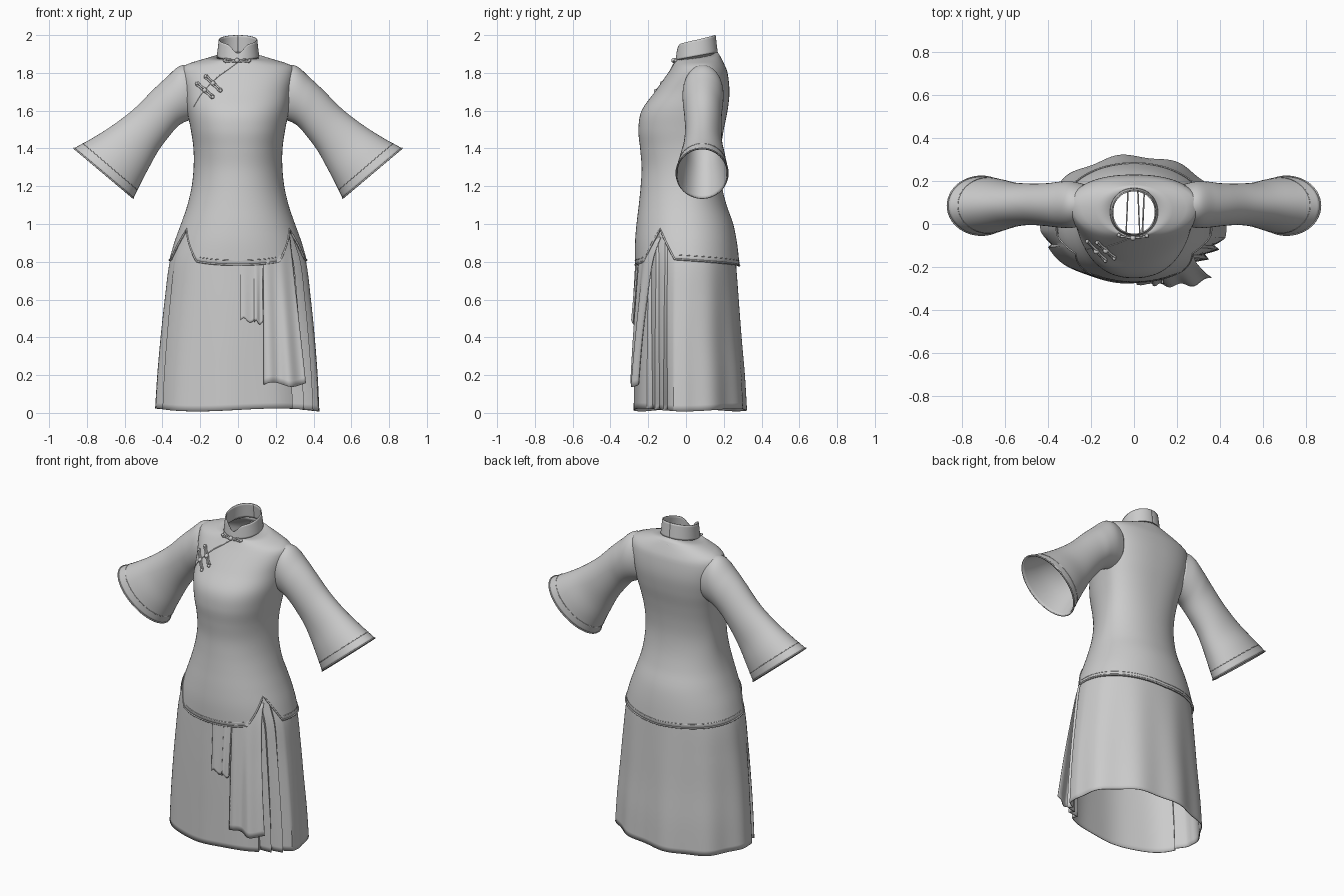
import bpy
from math import sin, cos, pi, radians, exp, copysign, sqrt
from mathutils import Vector
from mathutils.bvhtree import BVHTree

if "Cube" in bpy.data.objects:
    bpy.data.objects.remove(bpy.data.objects["Cube"])


def lerp(a, b, k):
    return a + (b - a) * k


def profile(table, z):
    """Smooth interpolation of the rows (z, values...) of a table."""
    n = len(table)
    i = 0
    while i < n - 2 and z > table[i + 1][0]:
        i += 1
    p, q = table[i], table[i + 1]
    o, r = table[max(i - 1, 0)], table[min(i + 2, n - 1)]
    h = q[0] - p[0]
    k = min(max((z - p[0]) / h, 0), 1)
    out = []
    for c in range(1, len(p)):
        m0 = (q[c] - o[c]) / (q[0] - o[0]) * h
        m1 = (r[c] - p[c]) / (r[0] - p[0]) * h
        out.append((2*k**3 - 3*k*k + 1) * p[c] + (k**3 - 2*k*k + k) * m0
                   + (3*k*k - 2*k**3) * q[c] + (k**3 - k*k) * m1)
    return out


def ring_point(hw, front, back, yc, n, t, z):
    """Point on a rounded outline, t = 0 at the front, going to +x."""
    s, c = sin(t), -cos(t)
    x = hw * copysign(abs(s) ** (2 / n), s)
    depth = (front + yc) if c < 0 else (back - yc)
    return Vector((x, yc + depth * copysign(abs(c) ** (2 / n), c), z))


def sheet(name, rows, closed=False, thick=0.006):
    w = len(rows[0])
    verts = [tuple(p) for row in rows for p in row]
    faces = []
    for i in range(len(rows) - 1):
        for j in range(w if closed else w - 1):
            k = (j + 1) % w
            faces.append((i*w + j, i*w + k, (i+1)*w + k, (i+1)*w + j))
    me = bpy.data.meshes.new(name)
    me.from_pydata(verts, [], faces)
    ob = bpy.data.objects.new(name, me)
    bpy.context.collection.objects.link(ob)
    bpy.ops.object.select_all(action='DESELECT')
    ob.select_set(True)
    bpy.context.view_layer.objects.active = ob
    bpy.ops.object.shade_smooth_by_angle(angle=radians(35))
    mod = ob.modifiers.new("thickness", 'SOLIDIFY')
    mod.thickness = thick
    return ob, verts, faces


def tube(name, pts, radius, closed=False):
    cu = bpy.data.curves.new(name, 'CURVE')
    cu.dimensions = '3D'
    cu.bevel_depth = radius
    cu.bevel_resolution = 2
    cu.use_fill_caps = True
    sp = cu.splines.new('POLY')
    sp.points.add(len(pts) - 1)
    for p, v in zip(sp.points, pts):
        p.co = (*v, 1)
    sp.use_cyclic_u = closed
    ob = bpy.data.objects.new(name, cu)
    bpy.context.collection.objects.link(ob)


# Tunic: z, half width, front depth, back depth, centre y, roundness
BODY = [(.77, .374, .270, .285, .0, 2.1), (.90, .338, .270, .270, .0, 2.1),
        (1.0, .302, .262, .250, .0, 2.1), (1.1, .268, .250, .215, .005, 2.1),
        (1.2, .245, .240, .190, .02, 2.1), (1.3, .235, .235, .180, .03, 2.1),
        (1.4, .236, .243, .185, .04, 2.2), (1.5, .250, .252, .200, .05, 2.3),
        (1.6, .270, .235, .220, .07, 2.3), (1.7, .285, .165, .230, .09, 2.3),
        (1.8, .300, .095, .220, .09, 2.2), (1.84, .285, .070, .205, .085, 2.0),
        (1.87, .190, .060, .185, .07, 2.0), (1.89, .112, .056, .168, .056, 2.0)]


def body(z, t, off=0.0):
    hw, f, b, yc, n = profile(BODY, z)
    p = ring_point(hw + off, f + off, b + off, yc, n, t, z)
    p.z -= .02 * cos(t) * max(0, (z - 1.84) / .05)
    return p


def hem(t):
    """Hem height with a pointed side slit in front of each side seam."""
    d = abs((t + pi) % (2 * pi) - pi) * 180 / pi
    if d <= 36:
        return .78 + .018 * (d / 36) ** 2
    if d < 60:
        return lerp(.798, .97, (d - 36) / 24)
    if d < 78:
        return lerp(.97, .81, (d - 60) / 18)
    return lerp(.81, .775, (d - 78) / 102)


angles = [radians(3 * i) for i in range(120)]
rows = [[body(lerp(hem(t), 1.05, s / 10), t) for t in angles] for s in range(10)]
rows += [[body(lerp(1.05, 1.89, s / 48), t) for t in angles] for s in range(49)]
_, bv, bf = sheet("tunic_body", rows, True, .008)
bvh = BVHTree.FromPolygons(bv, bf)
tube("tunic_hem_edge", [body(hem(t) + .004, t, -.001) for t in angles], .005, True)
for nm, a, b in (("front", -33, 33), ("back", 81, 279)):
    tube(nm + "_hem_stitching", [body(hem(radians(d)) + .028, radians(d))
                                 for d in range(a, b + 1, 3)], .002)

# Stand-up collar with a V opening at the front
rows = []
for k in range(9):
    row = []
    for i in range(121):
        d = -180 + 3 * i
        t = radians(d)
        top = 1.975 - .025 * cos(t) - .045 * exp(-(d / 20) ** 2)
        base = 1.888 - .02 * cos(t)
        s = k / 8
        row.append(ring_point(lerp(.112, .102, s), lerp(.056, .05, s),
                              lerp(.168, .157, s), .055, 2.1, t, lerp(base, top, s)))
    rows.append(row)
sheet("collar", rows, False, .006)

# Flared sleeves: top x, top z, bottom x, bottom z, centre y, half depth
SLEEVE = [(0, .24, 1.842, .22, 1.56, .09, .095), (1, .31, 1.836, .27, 1.545, .09, .108),
          (2, .38, 1.775, .315, 1.52, .09, .107), (3, .45, 1.71, .36, 1.47, .09, .100),
          (4, .55, 1.61, .42, 1.39, .092, .097), (5, .66, 1.525, .465, 1.31, .09, .103),
          (6, .77, 1.455, .51, 1.225, .088, .122), (7, .87, 1.40, .555, 1.135, .085, .137)]


def sleeve_ring(k, side):
    tx, tz, bx, bz, yc, yh = profile(SLEEVE, k)
    out = []
    for i in range(48):
        a = 2 * pi * i / 48
        u = (1 + cos(a)) / 2
        out.append((side * lerp(bx, tx, u), yc - side * yh * sin(a), lerp(bz, tz, u)))
    return out


for side, nm in ((1, "left"), (-1, "right")):
    sheet(nm + "_sleeve", [sleeve_ring(i * 7 / 42, side) for i in range(43)], True, .006)
    tube(nm + "_cuff_edge", sleeve_ring(6.98, side), .004, True)
    tube(nm + "_cuff_stitching", sleeve_ring(6.5, side), .0018, True)

# Skirt: open tube with knife pleats at the front sides and a soft wavy back
SKIRT = [(.01, .434, .276, .318, -.01, 2.0), (.2, .424, .274, .308, -.01, 2.0),
         (.4, .408, .272, .292, -.01, 2.0), (.6, .387, .268, .278, -.005, 2.05),
         (.8, .361, .262, .264, 0, 2.1), (.9, .328, .260, .256, 0, 2.1),
         (1.02, .284, .245, .230, 0, 2.1)]


def skirt(z, d):
    t = radians(d)
    p = ring_point(*profile(SKIRT, z), t, z)
    low = min(max(1 - z / .95, 0), 1)
    inset = 0
    if 44 <= d < 80:
        inset = (.008 + .026 * low) * (1 - ((d - 44) % 12) / 10)
    elif 276 <= d < 292:
        inset = .022 * low * (1 - (292 - d) / 16)
    if 90 < d < 270:
        inset += .008 * low * sin(radians((d - 90) * 10))
    else:
        inset += .003 * low * sin(radians(d * 9))
    p.x *= 1 - inset / .42
    p.y -= inset * (-cos(t))
    p.z += .008 * (1 - min(z / .3, 1)) * (1 + sin(3 * t))
    return p


sheet("skirt", [[skirt(lerp(.008, 1.02, s / 32), 2 * i) for i in range(180)]
                for s in range(33)], True, .005)


# Hanging sash ends, draped just in front of the skirt
def sash(name, x0, x1, x2, z0, z1, lift, spread, folds, amp):
    rows = []
    for r in range(25):
        v = r / 24
        row = []
        for c in range(25):
            u = c / 24
            z = lerp(z1 + .012 * sin(u * 7), z0, v)
            x = lerp(x0, lerp(x2, x1, v), u)
            hw, f, b, yc, n = profile(SKIRT, z)
            y = yc - (f + yc) * sqrt(max(0, 1 - (x / hw) ** 2))
            fall = 1 - v
            y -= .006 + (lift + spread * u) * fall + amp * fall * sin(u * folds * 2 * pi)
            row.append((x, y, z))
        rows.append(row)
    sheet(name, rows, False, .004)


sash("long_sash_end", .135, .275, .36, .93, .15, .015, .078, 2, .010)
sash("short_sash_end", .012, .088, .092, .84, .49, .006, .004, 1, .003)
sash("short_sash_fold", .085, .130, .132, .84, .48, .014, .006, 1, .006)


# Closure: curved placket edge and knotted frog fasteners on the chest
def on_chest(x, z, off):
    hit = bvh.ray_cast(Vector((x, -1, z)), Vector((0, 1, 0)))[0]
    return (x, (hit.y if hit else -.056) - off, z)


edge = [(-.01, 1.85), (-.05, 1.82), (-.10, 1.785), (-.15, 1.74), (-.20, 1.68), (-.235, 1.62)]
tube("placket_edge", [on_chest(lerp(a[0], b[0], k / 5), lerp(a[1], b[1], k / 5), .0)
                      for a, b in zip(edge, edge[1:]) for k in range(6)], .0025)


def frog(name, a, b):
    a, b = Vector(a), Vector(b)
    d = (b - a).normalized()
    n = Vector((-d.y, d.x))
    for i, s in enumerate((-1, 1)):
        pts = []
        for k in range(13):
            q = a.lerp(b, k / 12) + n * s * .006 * (1 + .3 * cos(k / 12 * 4 * pi))
            pts.append(on_chest(q.x, q.y, .005))
        tube(f"{name}_loop_{i}", pts, .005)
    mid = (a + b) / 2
    for nm, q, r in (("knot", mid, .013), ("end_a", a, .009), ("end_b", b, .009)):
        bpy.ops.mesh.primitive_uv_sphere_add(segments=16, ring_count=10, radius=r,
                                             location=on_chest(q.x, q.y, .008))
        bpy.context.object.name = f"{name}_{nm}"
        bpy.ops.object.shade_smooth()


frog("neck_frog", (-.07, 1.866), (.06, 1.866))
frog("upper_chest_frog", (-.172, 1.782), (-.092, 1.706))
frog("lower_chest_frog", (-.218, 1.744), (-.134, 1.672))
